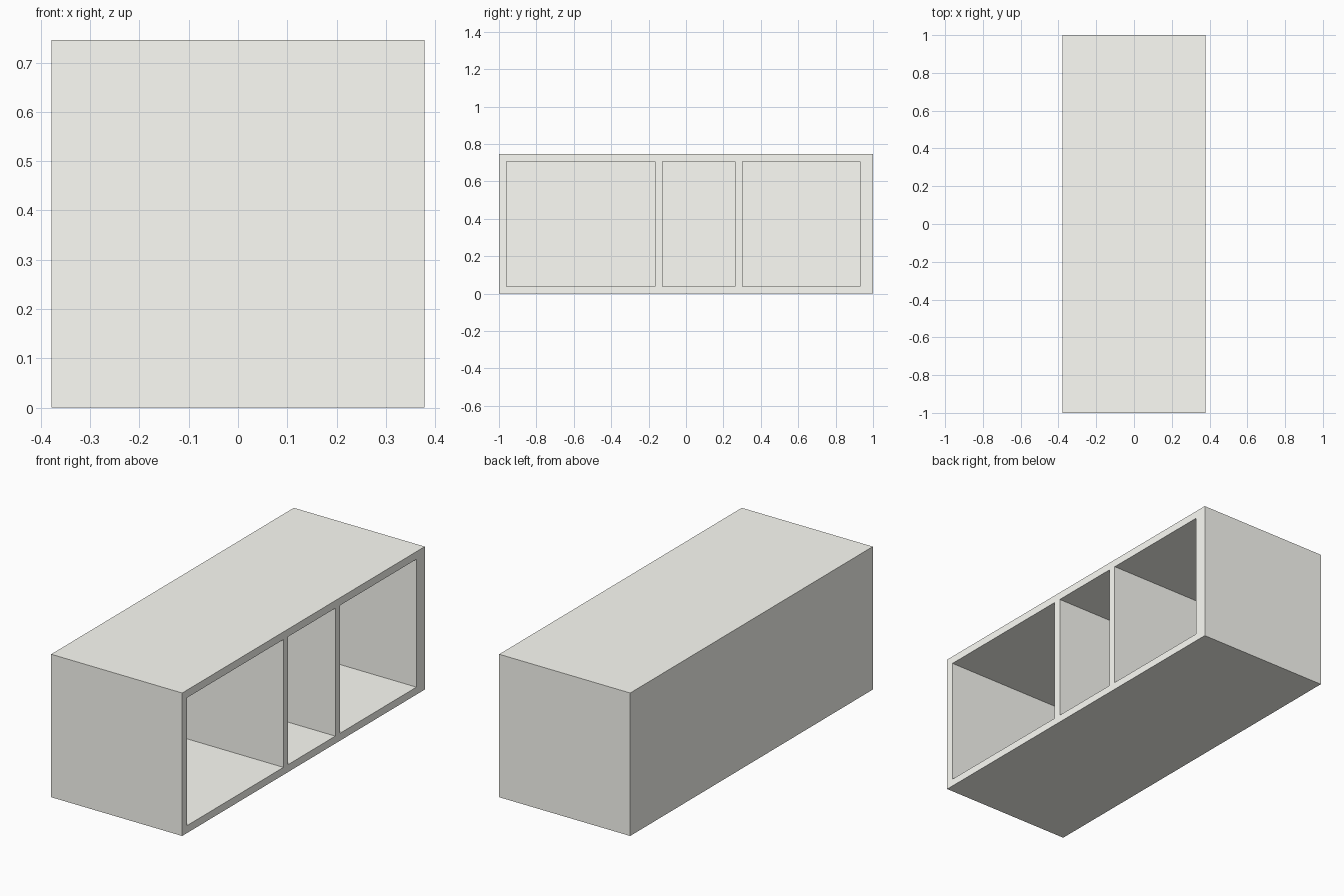
import bpy

if "Cube" in bpy.data.objects:
    bpy.data.objects.remove(bpy.data.objects["Cube"])

HALF_DEPTH, HEIGHT = 0.378, 0.746
BACK_X = -0.341                      # inner face of the back panel
FLOOR_Z, CEILING_Z = 0.039, 0.706
BAYS = [(-0.959, -0.165), (-0.126, 0.262), (0.301, 0.931)]


def box(name, lo, hi):
    """Axis-aligned box between two corners."""
    centre = [(a + b) / 2 for a, b in zip(lo, hi)]
    bpy.ops.mesh.primitive_cube_add(size=1, location=centre)
    ob = bpy.context.object
    ob.name = ob.data.name = name
    ob.scale = [b - a for a, b in zip(lo, hi)]
    bpy.ops.object.transform_apply(location=True, rotation=False, scale=True)
    return ob


# Outer cabinet body
cabinet = box("cabinet_body", (-HALF_DEPTH, -1, 0), (HALF_DEPTH, 1, HEIGHT))

# Three open compartments of different widths, cut from the +x side
for y0, y1 in BAYS:
    cutter = box("compartment_cutter", (BACK_X, y0, FLOOR_Z),
                 (HALF_DEPTH + 0.1, y1, CEILING_Z))
    cutter.hide_render = True
    mod = cabinet.modifiers.new("compartment", 'BOOLEAN')
    mod.operation, mod.solver, mod.object = 'DIFFERENCE', 'EXACT', cutter
    bpy.context.view_layer.objects.active = cabinet
    bpy.ops.object.modifier_apply(modifier=mod.name)
    bpy.data.objects.remove(cutter, do_unlink=True)

# Warm off-white finish
finish = bpy.data.materials.new("off_white")
finish.diffuse_color = (0.985, 0.985, 0.93, 1)
finish.use_nodes = True
finish.node_tree.nodes["Principled BSDF"].inputs["Base Color"].default_value = finish.diffuse_color
cabinet.data.materials.clear()
cabinet.data.materials.append(finish)
